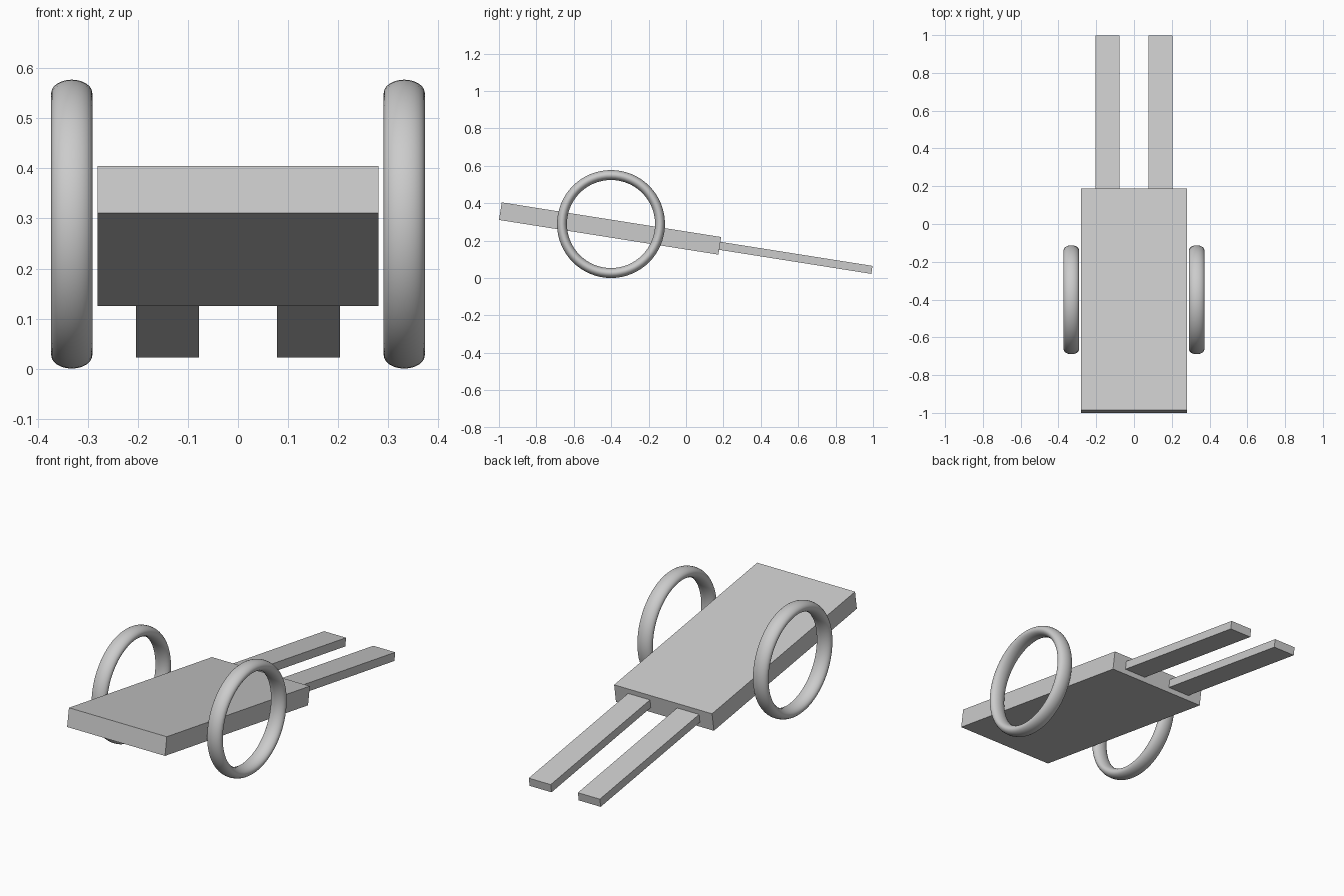
import bpy
from math import radians, pi
from mathutils import Matrix, Vector

if "Cube" in bpy.data.objects:
    bpy.data.objects.remove(bpy.data.objects["Cube"])

TILT = Matrix.Rotation(radians(-8.98), 4, 'X')
BED_CENTRE = Vector((0, -0.406, 0.265))
BED_LENGTH = 1.1875
SHAFT_LENGTH = 0.824


def box(name, size, offset):
    """Box placed in the tilted frame of the cart bed."""
    bpy.ops.mesh.primitive_cube_add(size=1)
    ob = bpy.context.object
    ob.name = name
    ob.data.transform(Matrix.Diagonal((*size, 1)))
    ob.matrix_world = Matrix.Translation(BED_CENTRE) @ TILT @ Matrix.Translation(offset)
    return ob


# Sloping cart bed
box("cart_bed", (0.562, BED_LENGTH, 0.095), (0, 0, 0))

for side, label in ((-1, "left"), (1, "right")):
    # Pull shaft continuing the slope of the bed
    box(f"{label}_shaft", (0.126, SHAFT_LENGTH, 0.043),
        (side * 0.141, (BED_LENGTH + SHAFT_LENGTH) / 2, 0))

    # Wheel ring with an oval section, wider than it is deep
    bpy.ops.mesh.primitive_torus_add(major_segments=64, minor_segments=24,
                                     major_radius=0.262, minor_radius=0.0265)
    wheel = bpy.context.object
    wheel.name = f"{label}_wheel"
    wheel.data.transform(Matrix.Rotation(pi / 2, 4, 'Y') @ Matrix.Diagonal((1, 1, 1.547, 1)))
    wheel.location = (side * 0.332, -0.401, 0.2888)
    bpy.ops.object.shade_smooth()
